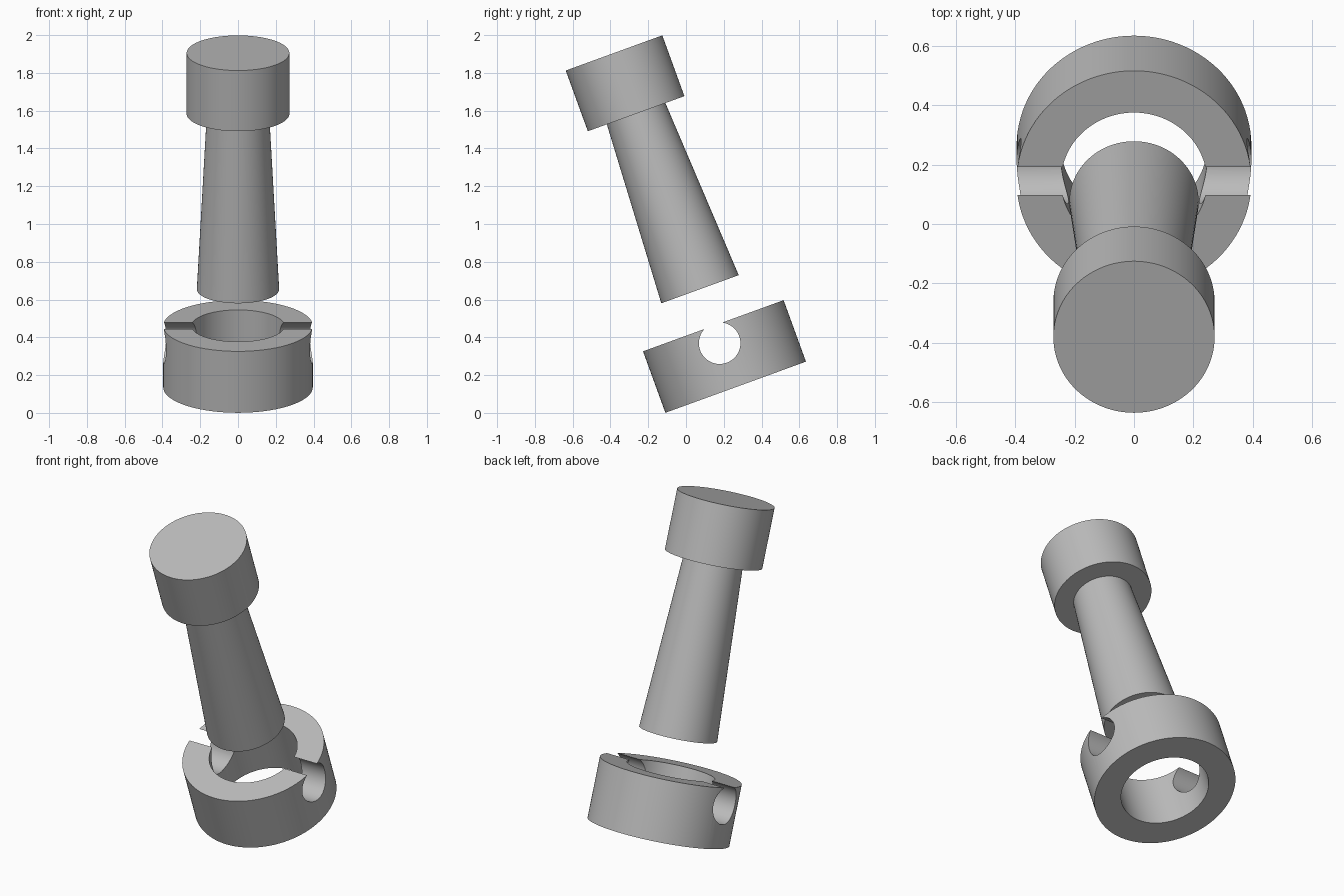
import bpy
import bmesh
import math
from mathutils import Matrix

if "Cube" in bpy.data.objects:
    bpy.data.objects.remove(bpy.data.objects["Cube"])

SIDES = 96
# Common tilted axis, starting at the centre of the collar's underside
TILT = Matrix.Translation((0, 0.263, 0.136)) @ Matrix.Rotation(math.radians(20), 4, "X")

grey = bpy.data.materials.new("plain grey")
grey.use_nodes = True
colour = (0.5, 0.5, 0.5, 1)
grey.diffuse_color = colour
grey.node_tree.nodes["Principled BSDF"].inputs["Base Color"].default_value = colour


def lathe(name, profile, closed=False):
    """Revolve (radius, height) points about the tilted axis."""
    bm = bmesh.new()
    verts = [bm.verts.new((r, 0, h)) for r, h in profile]
    edges = [bm.edges.new(pair) for pair in zip(verts, verts[1:])]
    if closed:
        edges.append(bm.edges.new((verts[-1], verts[0])))
    bmesh.ops.spin(bm, geom=verts + edges, cent=(0, 0, 0), axis=(0, 0, 1),
                   angle=math.tau, steps=SIDES, use_merge=True)
    bmesh.ops.remove_doubles(bm, verts=bm.verts, dist=0.0001)
    bmesh.ops.recalc_face_normals(bm, faces=bm.faces)
    mesh = bpy.data.meshes.new(name)
    bm.to_mesh(mesh)
    bm.free()
    mesh.materials.append(grey)
    obj = bpy.data.objects.new(name, mesh)
    obj.matrix_world = TILT
    bpy.context.collection.objects.link(obj)
    return obj


def smooth(obj):
    bpy.ops.object.select_all(action="DESELECT")
    obj.select_set(True)
    bpy.context.view_layer.objects.active = obj
    bpy.ops.object.shade_smooth_by_angle(angle=math.radians(30))


# Tapered pin with a wide flat head
pin = lathe("headed_pin", [(0, 0.552), (0.218, 0.552), (0.165, 1.541),
                           (0.272, 1.541), (0.272, 1.883), (0, 1.883)])
smooth(pin)

# Collar ring
collar = lathe("collar_ring", [(0.246, 0), (0.396, 0), (0.396, 0.346), (0.246, 0.346)],
               closed=True)

# Cross hole that breaks through the collar's top as a narrow slot
bpy.ops.mesh.primitive_cylinder_add(vertices=64, radius=0.11, depth=1)
cutter = bpy.context.object
cutter.name = "cross_hole_cutter"
cutter.data.materials.append(grey)
cutter.matrix_world = (TILT @ Matrix.Translation((0, 0, 0.248))
                       @ Matrix.Rotation(math.pi / 2, 4, "Y"))
cutter.hide_render = True

cut = collar.modifiers.new("cross hole", "BOOLEAN")
cut.operation = "DIFFERENCE"
cut.solver = "EXACT"
cut.object = cutter
bpy.context.view_layer.objects.active = collar
bpy.ops.object.modifier_apply(modifier=cut.name)
bpy.data.objects.remove(cutter)
smooth(collar)
